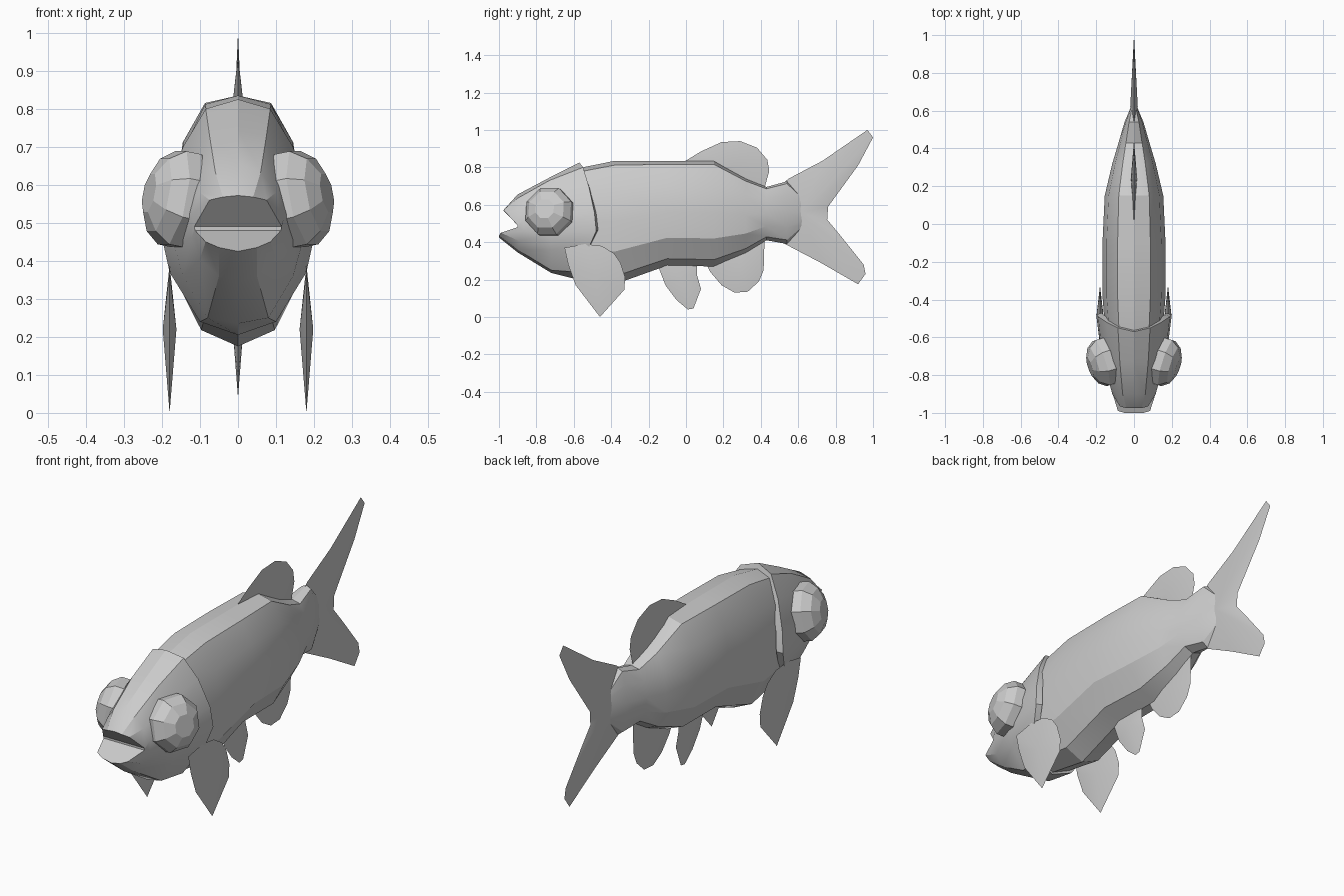
import bpy, bmesh, math
from mathutils import Vector

if "Cube" in bpy.data.objects:
    bpy.data.objects.remove(bpy.data.objects["Cube"])


def finish(name, bm, angle=24):
    bmesh.ops.recalc_face_normals(bm, faces=bm.faces)
    mesh = bpy.data.meshes.new(name)
    bm.to_mesh(mesh)
    bm.free()
    obj = bpy.data.objects.new(name, mesh)
    bpy.context.collection.objects.link(obj)
    bpy.ops.object.select_all(action='DESELECT')
    obj.select_set(True)
    bpy.context.view_layer.objects.active = obj
    bpy.ops.object.shade_smooth_by_angle(angle=math.radians(angle))
    return obj


def full_ring(half):
    """Mirror a half section (top centre to bottom centre) into a closed ring."""
    return half + [(-x, y, z) for x, y, z in half[-2:0:-1]]


def loft(bm, rings):
    rows = [[bm.verts.new(p) for p in ring] for ring in rings]
    n = len(rows[0])
    for a, b in zip(rows, rows[1:]):
        for i in range(n):
            j = (i + 1) % n
            bm.faces.new((a[i], a[j], b[j], b[i]))
    return rows


def fin(name, outline, apex, thick, x=0):
    """Thin-edged blade: a side outline fanned to a thicker centre."""
    bm = bmesh.new()
    rim = [bm.verts.new((x, y, z)) for y, z in outline]
    for s in (-1, 1):
        c = bm.verts.new((x + s * thick, *apex))
        for i in range(len(rim)):
            bm.faces.new((rim[i - 1], rim[i], c))
    return finish(name, bm, 40)


# Body: one section shape scaled along y (y, top, bottom, half width)
section = [(0, 1), (.52, .965), (.87, .78), (1, .51), (.98, .265), (.58, .065), (0, 0)]
stations = [(-.60, .79, .215, .15), (-.38, .835, .175, .167), (-.10, .835, .275, .167),
            (.15, .835, .27, .155), (.32, .74, .34, .115), (.43, .695, .41, .082),
            (.54, .725, .39, .05), (.63, .63, .48, .012)]
bm = bmesh.new()
rows = loft(bm, [full_ring([(u * w, y, b + v * (t - b)) for u, v in section])
                 for y, t, b, w in stations])
bm.faces.new(rows[0])
bm.faces.new(rows[-1])
finish("body", bm)

# Head: gill cover rim forward to the mouth rim
gill = [(0, -.57, .825), (.085, -.55, .80), (.145, -.52, .70), (.19, -.49, .56),
        (.20, -.48, .46), (.18, -.52, .37), (.10, -.58, .24), (0, -.60, .205)]
cheek = [(0, -.73, .745), (.075, -.73, .73), (.125, -.72, .66), (.165, -.72, .54),
         (.17, -.72, .45), (.145, -.72, .36), (.08, -.72, .25), (0, -.72, .235)]
snout = [(0, -.90, .655), (.06, -.90, .635), (.10, -.89, .58), (.123, -.87, .52),
         (.123, -.87, .46), (.10, -.89, .405), (.05, -.90, .36), (0, -.90, .345)]
mouth = [(0, -.975, .572), (.04, -.975, .568), (.075, -.965, .56), (.115, -.90, .49),
         (.113, -.90, .48), (.085, -.99, .45), (.05, -1, .435), (0, -1, .425)]
lip = [(x * .85, y + .01, .5 + (z - .5) * .88) for x, y, z in gill]
bm = bmesh.new()
rows = loft(bm, [full_ring(r) for r in (lip, gill, cheek, snout, mouth)])
m = rows[-1]
bm.faces.new([m[i] for i in (11, 12, 13, 0, 1, 2, 3)])
bm.faces.new([m[i] for i in (4, 5, 6, 7, 8, 9, 10)])
bm.faces.new([m[i] for i in (3, 4, 10, 11)])
finish("head", bm)

# Paired eyes (octagonal domes) and pectoral fins
for side, s in (("left", -1), ("right", 1)):
    axis = Vector((s * .93, -.29, .19)).normalized()
    rot = axis.to_track_quat('Z', 'Y')
    centre = Vector((s * .178, -.738, .567))
    rings = [[centre + rot @ Vector((r * math.cos(a), r * math.sin(a), d))
              for a in [math.tau * (i + .5) / 8 for i in range(8)]]
             for r, d in ((.115, -.09), (.135, -.045), (.135, -.005), (.105, .035), (.055, .06))]
    bm = bmesh.new()
    rows = loft(bm, rings)
    bm.faces.new(rows[0])
    bm.faces.new(rows[-1])
    finish("eye_" + side, bm, 15)

    fin("pectoral_fin_" + side,
        [(-.65, .37), (-.63, .28), (-.59, .17), (-.46, 0), (-.33, .145), (-.325, .21),
         (-.35, .29), (-.385, .34), (-.45, .38), (-.54, .39)], (-.48, .22), .018, s * .18)

# Centre-line fins
fin("dorsal_fin",
    [(-.01, .83), (.08, .885), (.19, .935), (.29, .94), (.38, .905), (.435, .84),
     (.445, .78), (.42, .69), (.30, .70), (.15, .78)], (.25, .80), .016)
fin("pelvic_fin",
    [(-.16, .30), (-.11, .17), (-.05, .09), (.01, .04), (.04, .045), (.08, .15),
     (.06, .22), (.06, .30)], (-.03, .22), .014)
fin("anal_fin",
    [(.10, .30), (.13, .24), (.19, .17), (.26, .13), (.33, .135), (.39, .19),
     (.415, .25), (.42, .42), (.30, .38)], (.29, .30), .014)
fin("tail_fin",
    [(.50, .70), (.55, .74), (.73, .835), (.97, 1), (1, .96), (.92, .81), (.76, .59),
     (.755, .52), (.83, .43), (.95, .28), (.96, .23), (.92, .175), (.72, .29), (.52, .395)],
    (.62, .56), .02)
